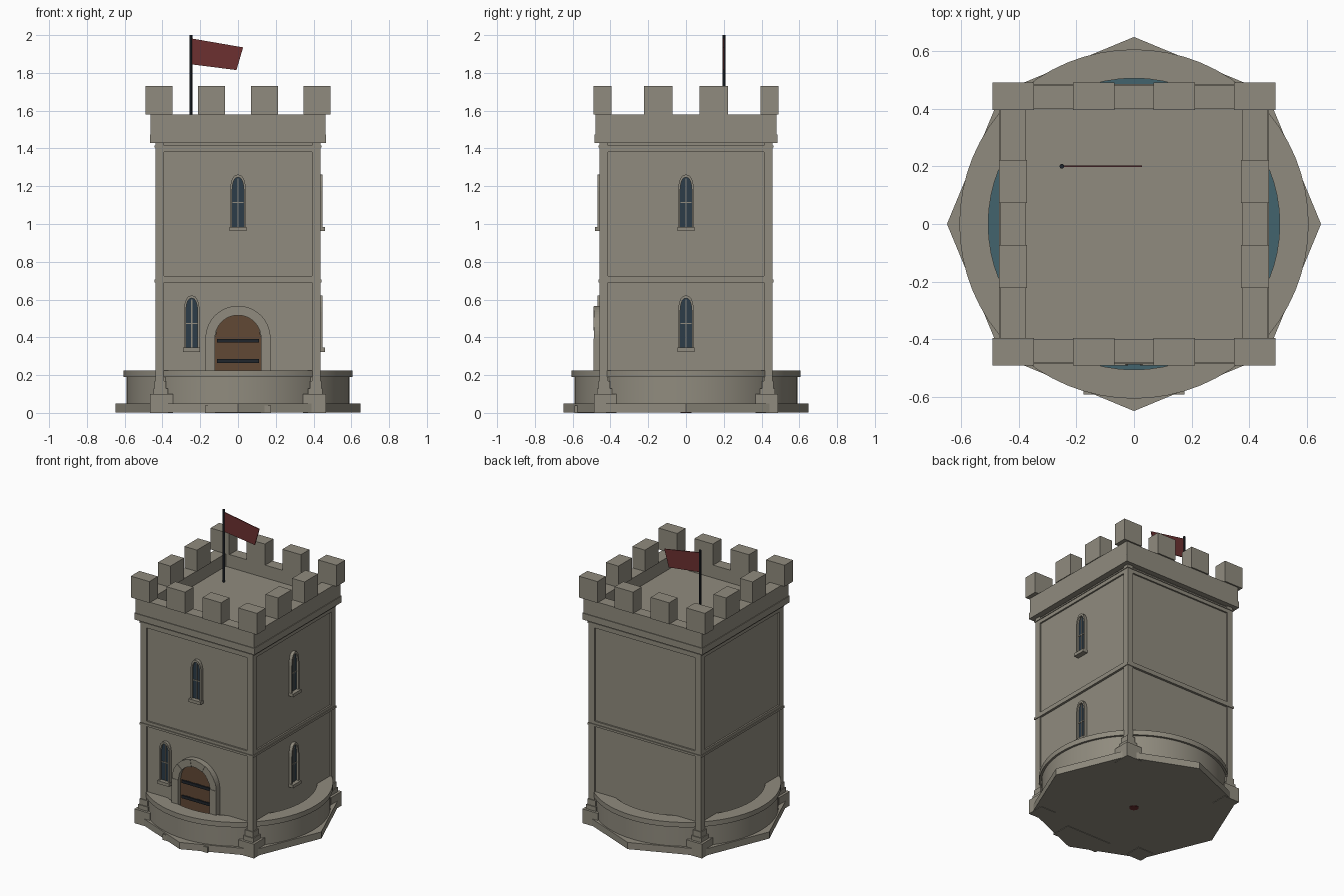
import bpy, bmesh
from math import pi, sin, cos, sqrt
from mathutils import Vector

if "Cube" in bpy.data.objects:
    bpy.data.objects.remove(bpy.data.objects["Cube"], do_unlink=True)


def material(name, rgb):
    m = bpy.data.materials.new(name)
    m.use_nodes = True
    m.diffuse_color = (*rgb, 1)
    m.node_tree.nodes["Principled BSDF"].inputs["Base Color"].default_value = (*rgb, 1)
    return m


stone = material("warm grey stone", (0.28, 0.26, 0.21))
water = material("teal water", (0.055, 0.125, 0.155))
glass = material("dark blue glass", (0.025, 0.045, 0.065))
iron = material("black iron", (0.014, 0.018, 0.024))
wood = material("brown wood", (0.12, 0.065, 0.035))
cloth = material("dark red cloth", (0.15, 0.03, 0.03))


def finish(name, bm, mat, smooth=False):
    bmesh.ops.recalc_face_normals(bm, faces=bm.faces)
    me = bpy.data.meshes.new(name)
    bm.to_mesh(me)
    bm.free()
    me.materials.append(mat)
    ob = bpy.data.objects.new(name, me)
    bpy.context.collection.objects.link(ob)
    if smooth:
        bpy.ops.object.select_all(action="DESELECT")
        ob.select_set(True)
        bpy.context.view_layer.objects.active = ob
        bpy.ops.object.shade_smooth_by_angle()
    return ob


def boxes(name, spans, mat=stone):
    """One object from boxes given as (x0, x1, y0, y1, z0, z1)."""
    bm = bmesh.new()
    for x0, x1, y0, y1, z0, z1 in spans:
        made = bmesh.ops.create_cube(bm, size=1)
        for v in made["verts"]:
            v.co = Vector(((x0 + x1) / 2 + v.co.x * (x1 - x0),
                           (y0 + y1) / 2 + v.co.y * (y1 - y0),
                           (z0 + z1) / 2 + v.co.z * (z1 - z0)))
    return finish(name, bm, mat)


def lathe(name, profile, mat, sides, closed=False):
    """Revolve (radius, z) points around the z axis."""
    bm = bmesh.new()
    rings = [[bm.verts.new((r * cos(2 * pi * i / sides), r * sin(2 * pi * i / sides), z))
              for i in range(sides)] for r, z in profile]
    pairs = list(zip(rings, rings[1:])) + ([(rings[-1], rings[0])] if closed else [])
    for a, b in pairs:
        for i in range(sides):
            j = (i + 1) % sides
            bm.faces.new((a[i], a[j], b[j], b[i]))
    if not closed:
        bm.faces.new(rings[0])
        bm.faces.new(rings[-1])
    return finish(name, bm, mat, sides > 8)


# Wall mappings: u across, d outwards from the wall, z up
HX, HY = 0.425, 0.447
def front(u, d, z): return (u, -HY - d, z)
def side(u, d, z): return (HX + d, u, z)


def prisms(name, outlines, place, mat):
    """Extrude (outline, d0, d1) shapes out of a wall."""
    bm = bmesh.new()
    for pts, d0, d1 in outlines:
        a = [bm.verts.new(place(u, d0, z)) for u, z in pts]
        b = [bm.verts.new(place(u, d1, z)) for u, z in pts]
        bm.faces.new(a)
        bm.faces.new(b)
        for i in range(len(pts)):
            j = (i + 1) % len(pts)
            bm.faces.new((a[i], a[j], b[j], b[i]))
    return finish(name, bm, mat)


def rect(u0, u1, z0, z1):
    return [(u0, z0), (u1, z0), (u1, z1), (u0, z1)]


# Base slab, moat wall and water
lathe("base_slab", [(0.648, 0.003), (0.648, 0.05)], stone, 8)
lathe("base_plug", [(0.03, 0), (0.03, 0.004)], cloth, 12)
lathe("moat_wall", [(0.505, 0.04), (0.59, 0.04), (0.59, 0.19), (0.605, 0.19),
                    (0.605, 0.225), (0.505, 0.225)], stone, 64, True)
lathe("moat_water", [(0.51, 0.05), (0.51, 0.1)], water, 64)
boxes("door_step", [(-0.175, 0.175, -0.59, -HY, 0, 0.04)])

# Tower body with string courses
boxes("tower_wall", [(-HX, HX, -HY, HY, 0.04, 1.44)])
boxes("string_courses", [(-x, x, -y, y, z0, z1) for x, y, z0, z1 in (
    (0.441, 0.463, 0.69, 0.705), (0.436, 0.458, 0.705, 0.725),
    (0.436, 0.458, 1.38, 1.405), (0.441, 0.463, 1.405, 1.415))])

# Corner posts on stepped plinths
posts = []
for sx in (-1, 1):
    for sy in (-1, 1):
        for inner, outer, z0, z1 in ((0.345, 0.465, 0, 0.1), (0.37, 0.448, 0.1, 0.13),
                                     (0.38, 0.442, 0.13, 0.17), (0.392, 0.436, 0.17, 1.44)):
            x = sorted((sx * inner, sx * outer))
            y = sorted((sy * (inner + 0.022), sy * (outer + 0.022)))
            posts.append((*x, *y, z0, z1))
boxes("corner_posts", posts)

# Roof and parapet
boxes("roof_floor", [(-0.45, 0.45, -0.47, 0.47, 1.44, 1.49)])
boxes("parapet_band", [(-0.467, 0.467, -0.485, 0.485, 1.43, 1.475)])
walls = []
for s in (-1, 1):
    walls.append((-0.462, 0.462, *sorted((s * 0.4, s * 0.48)), 1.475, 1.58))
    walls.append((*sorted((s * 0.375, s * 0.462)), -0.4, 0.4, 1.475, 1.58))
boxes("parapet_walls", walls)

# Merlons
merlons = []
for s in (-1, 1):
    for c in (-0.418, -0.14, 0.14, 0.418):
        merlons.append((c - 0.072, c + 0.072, *sorted((s * 0.395, s * 0.49)), 1.58, 1.73))
    for c in (-0.147, 0.147):
        merlons.append((*sorted((s * 0.37, s * 0.467)), c - 0.075, c + 0.075, 1.58, 1.73))
boxes("merlons", merlons)


# Pointed windows
def lancet(c, half, z0, spring, tip):
    """Arch outline from bottom left, over the tip, to bottom right."""
    n = 5
    left = [(half * cos(pi / 2 * i / n) ** 0.8, spring + (tip - spring) * sin(pi / 2 * i / n))
            for i in range(n)]
    return ([(c - half, z0)] + [(c - u, z) for u, z in left] + [(c, tip)]
            + [(c + u, z) for u, z in reversed(left)] + [(c + half, z0)])


def window(name, place, c, z):
    outer = lancet(c, 0.042, z, z + 0.19, z + 0.277)
    inner = lancet(c, 0.031, z, z + 0.19, z + 0.262)
    frame = [([outer[i], outer[i + 1], inner[i + 1], inner[i]], -0.005, 0.022)
             for i in range(len(outer) - 1)]
    prisms(name + "_frame", frame, place, stone)
    prisms(name + "_glass", [(inner, 0, 0.008)], place, glass)
    bars = [(rect(c - 0.003, c + 0.003, z, z + 0.255), 0.006, 0.012),
            (rect(c - 0.03, c + 0.03, z + 0.125, z + 0.131), 0.006, 0.012)]
    prisms(name + "_bars", bars, place, stone)
    prisms(name + "_sill", [(rect(c - 0.045, c + 0.045, z - 0.022, z), -0.005, 0.036)],
           place, stone)


window("front_lower_window", front, -0.245, 0.345)
window("front_upper_window", front, 0, 0.985)
window("side_lower_window", side, 0, 0.345)
window("side_upper_window", side, 0, 0.985)

# Door surround: jamb blocks and arch stones
R_IN, R_OUT, SPRING = 0.122, 0.172, 0.395
blocks = []
for s in (-1, 1):
    blocks.append((rect(*sorted((s * R_IN, s * R_OUT)), 0.04, SPRING), -0.005, 0.043))
STONES = 9
for k in range(STONES):
    a = [pi * (k + t / 3) / STONES for t in range(4)]
    pts = ([(R_OUT * cos(t), SPRING + R_OUT * sin(t)) for t in a]
           + [(R_IN * cos(t), SPRING + R_IN * sin(t)) for t in reversed(a)])
    blocks.append((pts, -0.005, 0.043 if k % 2 else 0.04))
prisms("door_surround", blocks, front, stone)

# Door planks follow the arch
planks = []
COUNT = 6
step = 2 * R_IN / COUNT
for k in range(COUNT):
    us = [-R_IN + step * (k + t / 4) for t in range(5)]
    top = [(u, SPRING + sqrt(max(R_IN ** 2 - u * u, 1e-6))) for u in us]
    planks.append(([(us[0], 0.04)] + top + [(us[-1], 0.04)], -0.005, 0.013 if k % 2 else 0.016))
prisms("door_planks", planks, front, wood)
prisms("door_bands", [(rect(-0.11, 0.11, z, z + 0.02), 0.01, 0.024)
                      for z in (0.1, 0.265, 0.372)], front, iron)

# Flag on its pole
pole = lathe("flag_pole", [(0.008, 1.48), (0.008, 2)], iron, 12)
pole.location = (-0.25, 0.2, 0)
prisms("flag", [([(-0.245, 1.845), (-0.008, 1.815), (0.027, 1.935), (-0.245, 1.982)],
                 -0.003, 0.003)], lambda u, d, z: (u, 0.2 + d, z), cloth)
